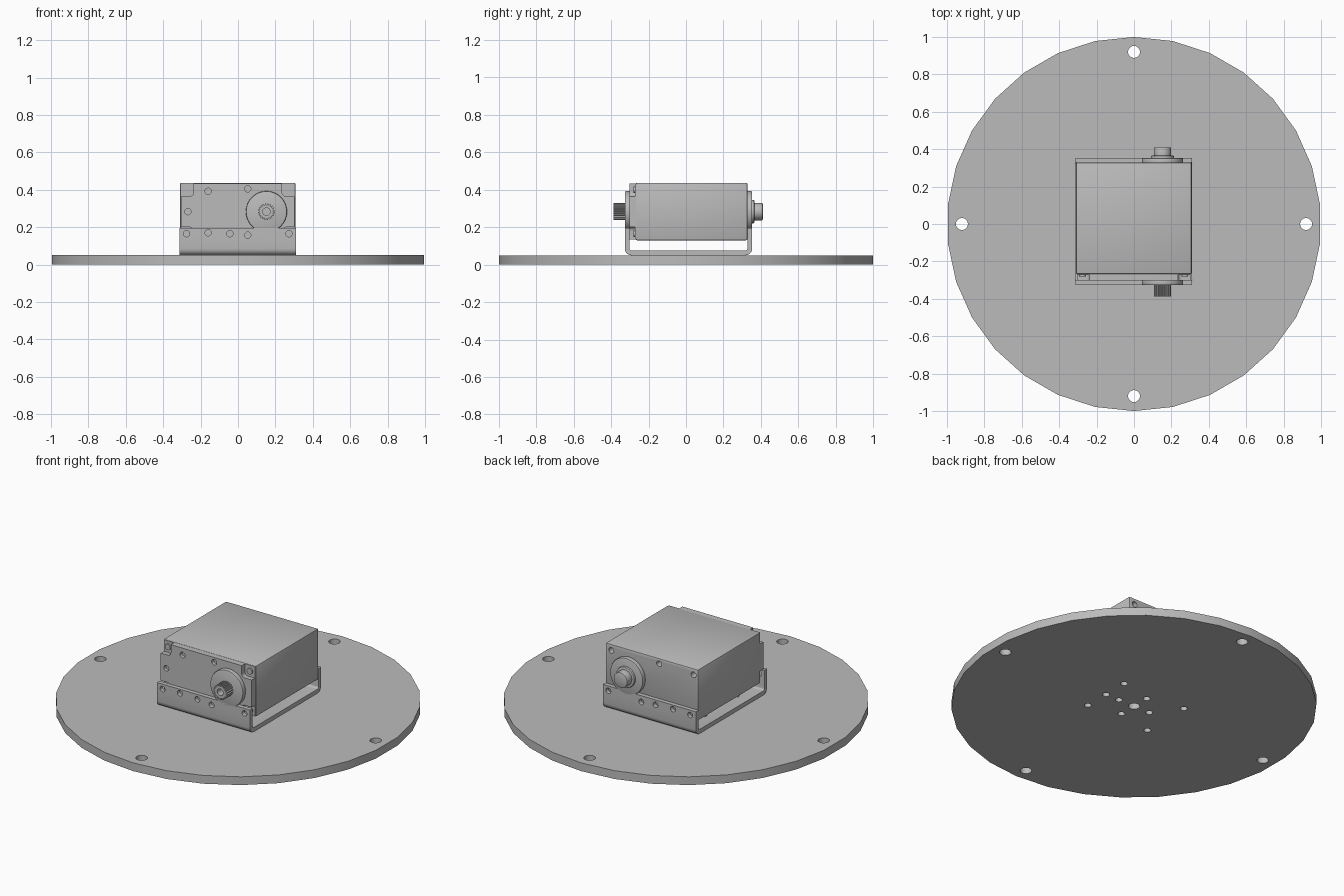
import bpy, bmesh, math

if "Cube" in bpy.data.objects:
    bpy.data.objects.remove(bpy.data.objects["Cube"], do_unlink=True)

grey = bpy.data.materials.new("plain grey")
grey.use_nodes = True
colour = (0.5, 0.5, 0.5, 1)
grey.diffuse_color = colour
grey.node_tree.nodes["Principled BSDF"].inputs["Base Color"].default_value = colour


def place(axis, u, v, w):
    return {"x": (w, u, v), "y": (u, w, v), "z": (u, v, w)}[axis]


def circle(cu, cv, r, n=24):
    """Circle outline with a vertex at the top."""
    return [(cu + r * math.sin(math.tau * i / n), cv + r * math.cos(math.tau * i / n))
            for i in range(n)]


def rect(u0, u1, v0, v1, r=0.0, n=5):
    """Rectangle outline, with rounded corners when r is given."""
    if not r:
        return [(u0, v0), (u1, v0), (u1, v1), (u0, v1)]
    pts = []
    corners = [(u1 - r, v1 - r), (u0 + r, v1 - r), (u0 + r, v0 + r), (u1 - r, v0 + r)]
    for k, (cu, cv) in enumerate(corners):
        for i in range(n + 1):
            a = math.pi / 2 * (k + i / n)
            pts.append((cu + r * math.cos(a), cv + r * math.sin(a)))
    return pts


def prism(bm, pts, axis, lo, hi):
    """Outline swept along an axis."""
    a = [bm.verts.new(place(axis, u, v, lo)) for u, v in pts]
    b = [bm.verts.new(place(axis, u, v, hi)) for u, v in pts]
    bm.faces.new(a)
    bm.faces.new(b)
    for i in range(len(pts)):
        j = (i + 1) % len(pts)
        bm.faces.new((a[i], a[j], b[j], b[i]))


def make(name, prisms, bevel=0.0, cuts=()):
    bm = bmesh.new()
    for p in prisms:
        prism(bm, *p)
    bmesh.ops.recalc_face_normals(bm, faces=bm.faces)
    mesh = bpy.data.meshes.new(name)
    bm.to_mesh(mesh)
    bm.free()
    ob = bpy.data.objects.new(name, mesh)
    bpy.context.collection.objects.link(ob)
    mesh.materials.append(grey)
    bpy.ops.object.select_all(action="DESELECT")
    ob.select_set(True)
    bpy.context.view_layer.objects.active = ob
    if bevel:
        mod = ob.modifiers.new("edge", "BEVEL")
        mod.width, mod.segments, mod.limit_method = bevel, 2, "ANGLE"
        bpy.ops.object.modifier_apply(modifier=mod.name)
    if cuts:
        cutter = make(name + "_cutter", cuts)
        cutter.hide_render = True
        cutter.select_set(False)
        ob.select_set(True)
        bpy.context.view_layer.objects.active = ob
        mod = ob.modifiers.new("holes", "BOOLEAN")
        mod.operation, mod.object, mod.solver = "DIFFERENCE", cutter, "EXACT"
        bpy.ops.object.modifier_apply(modifier=mod.name)
        bpy.data.objects.remove(cutter, do_unlink=True)
    bpy.ops.object.shade_smooth_by_angle(angle=math.radians(30))
    return ob


# Round base plate with rim holes and mounting holes
rim = [(0.92, 0), (-0.92, 0), (0, 0.92), (0, -0.92)]
mounts = [(x, y) for x in (-0.225, 0.2) for y in (-0.155, 0.155)] + [(0.2, 0)]
mounts += [(0.108, 0), (-0.108, 0), (0, 0.108), (0, -0.108)]
base_cuts = [(circle(x, y, 0.032), "z", -0.1, 0.2) for x, y in rim + [(0, 0)]]
base_cuts += [(circle(x, y, 0.02, 16), "z", -0.1, 0.2) for x, y in mounts]
make("base_plate", [(circle(0, 0, 1, 30), "z", 0, 0.05)], cuts=base_cuts)

# U-shaped bracket: lower part of a rounded frame
LEFT, RIGHT = -0.313, 0.309
TOP = 0.195
outer = [p for p in rect(-0.327, 0.353, 0.05, 0.5, 0.035) if p[1] < 0.3]
inner = [p for p in rect(-0.302, 0.328, 0.075, 0.5, 0.012) if p[1] < 0.3]
u_shape = ([(-0.327, TOP)] + outer + [(0.353, TOP), (0.328, TOP)]
           + inner[::-1] + [(-0.302, TOP)])
low_holes = [(-0.275, 0.165), (-0.16, 0.17), (-0.043, 0.165), (0.052, 0.157), (0.272, 0.165)]
arm_cuts = [(circle(x, z, 0.017, 16), "y", lo, hi)
            for x, z in low_holes for lo, hi in ((-0.4, -0.29), (0.31, 0.4))]
arm_cuts += [(circle(x, y, 0.02, 16), "z", 0.02, 0.1) for x, y in mounts]
make("bracket", [(u_shape, "x", LEFT, RIGHT)], cuts=arm_cuts)

# Motor case with screw holes at the back
BOTTOM, LID = 0.13, 0.437
back_holes = [(0.27, 0.4), (-0.05, 0.405), (-0.28, 0.4)]
make("motor_case", [(rect(LEFT + 0.003, RIGHT - 0.001, BOTTOM, LID), "y", -0.268, 0.328)],
     bevel=0.007,
     cuts=[(circle(x, z, 0.017, 16), "y", 0.29, 0.4) for x, z in back_holes])

# Front cover with notched corners and screw holes
front_holes = [(-0.16, 0.392), (0.052, 0.405), (-0.268, 0.283)]
notches = [(rect(x0, x1, z0, z1, 0.02), "y", -0.4, -0.272)
           for x0, x1 in ((-0.4, -0.238), (0.236, 0.4))
           for z0, z1 in ((0.05, 0.2), (0.365, 0.5))]
make("front_cover", [(rect(LEFT + 0.008, RIGHT - 0.006, BOTTOM + 0.003, LID - 0.003),
                      "y", -0.302, -0.262)],
     cuts=notches + [(circle(x, z, 0.017, 16), "y", -0.4, -0.28) for x, z in front_holes])

# Corner screws seated in the front notches
for side, x in (("right", -0.275), ("left", 0.272)):
    for level, z in (("upper", 0.4), ("lower", 0.165)):
        make(f"{level}_{side}_screw", [(circle(x, z, 0.018, 16), "y", -0.28, -0.266)])

# Output shaft: collar and toothed spline in front, collar and plain hub behind
CX, CZ = 0.152, 0.283
make("front_collar", [(circle(CX, CZ, 0.11, 40), "y", -0.327, -0.295)], bevel=0.006)
make("back_collar", [(circle(CX, CZ, 0.11, 40), "y", 0.32, 0.353)], bevel=0.006)
teeth = []
for i in range(20):
    for step, r in ((0, 0.036), (0.2, 0.045), (0.6, 0.045), (0.8, 0.036)):
        a = math.tau * (i + step) / 20
        teeth.append((CX + r * math.cos(a), CZ + r * math.sin(a)))
make("spline_shaft", [(teeth, "y", -0.387, -0.32)],
     cuts=[(circle(CX, CZ, 0.02), "y", -0.5, -0.34)])
make("back_hub", [(circle(CX, CZ, 0.046), "y", 0.34, 0.41)], bevel=0.005)
make("back_hub_flange", [(circle(CX, CZ, 0.062), "y", 0.345, 0.365)], bevel=0.004)
